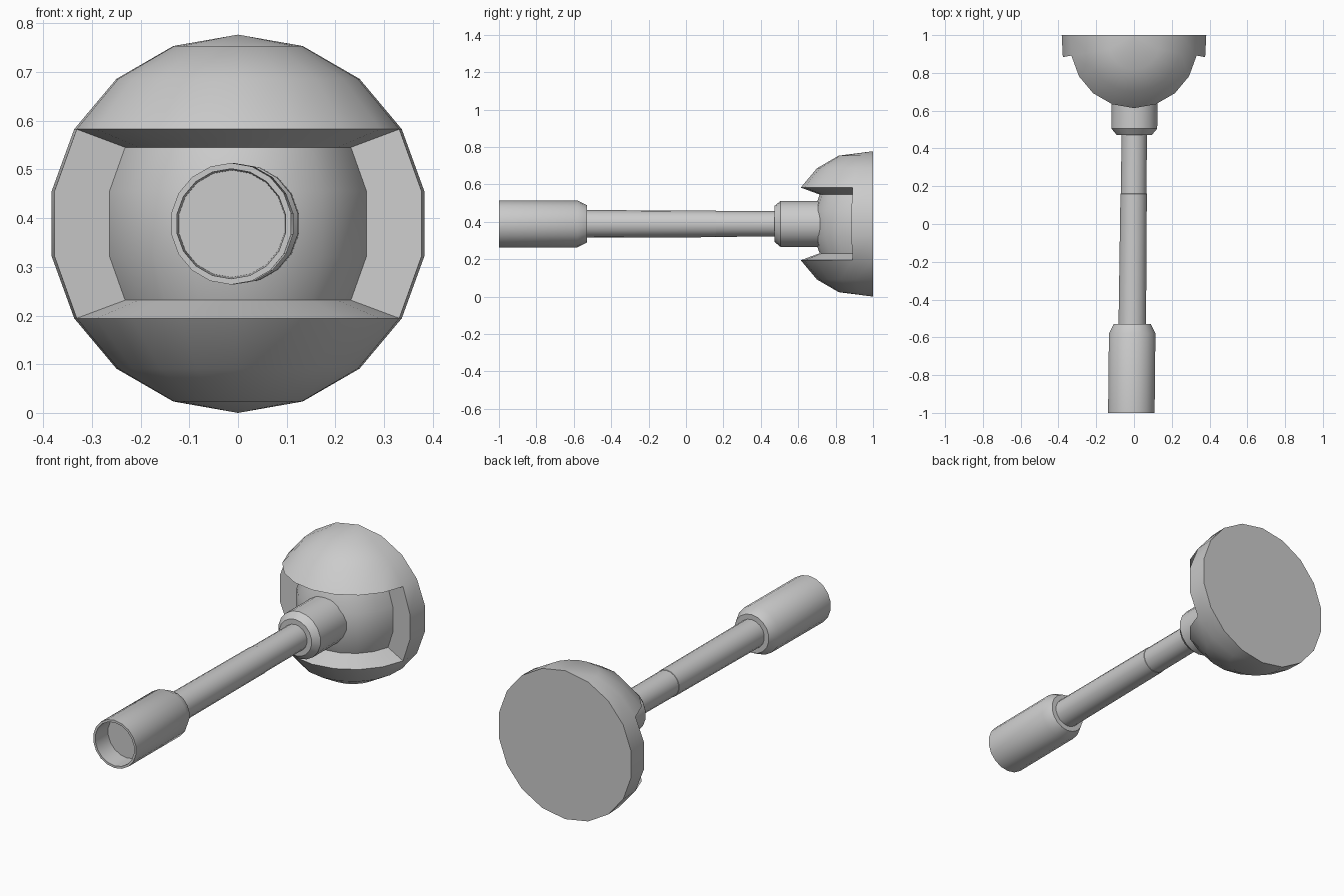
import bpy, bmesh
from math import sin, cos, radians, pi

if "Cube" in bpy.data.objects:
    bpy.data.objects.remove(bpy.data.objects["Cube"])

R, CY, CZ = 0.3885, 0.95, 0.3885   # dome radius and centre


def finish(bm, name, angle=32):
    bmesh.ops.recalc_face_normals(bm, faces=bm.faces[:])
    me = bpy.data.meshes.new(name)
    bm.to_mesh(me)
    bm.free()
    ob = bpy.data.objects.new(name, me)
    bpy.context.collection.objects.link(ob)
    bpy.ops.object.select_all(action='DESELECT')
    ob.select_set(True)
    bpy.context.view_layer.objects.active = ob
    bpy.ops.object.shade_smooth_by_angle(angle=radians(angle))
    return ob


def lathe(name, profile, sides=18):
    """Spin (y, radius) points around the slightly skewed handle axis."""
    bm = bmesh.new()
    rings = []
    for y, r in profile:
        cx = -0.014 + 0.0105 * (y + 1)
        rings.append([bm.verts.new((cx + r * sin(2 * pi * i / sides), y,
                                    CZ + r * cos(2 * pi * i / sides))) for i in range(sides)])
    for a, b in zip(rings, rings[1:]):
        for i in range(sides):
            j = (i + 1) % sides
            bm.faces.new((a[i], a[j], b[j], b[i]))
    bm.faces.new(rings[0])
    bm.faces.new(rings[-1])
    return finish(bm, name)


# Dome: half sphere with a recessed window wrapped around its middle
bm = bmesh.new()
lats = list(range(-70, 71, 20))
azs = [-90] + list(range(-80, 81, 20)) + [90]
outer, inner = {}, {}
for la in lats:
    r = R * cos(radians(la))
    for az in azs:
        y = 1.0 if abs(az) == 90 else CY - r * cos(radians(az))
        outer[la, az] = bm.verts.new((r * sin(radians(az)), y, CZ + R * sin(radians(la))))
        if abs(la) <= 30 and abs(az) <= 80:
            z = 0.157 * (1 if la > 0 else -1) if abs(la) == 30 else R * sin(radians(la))
            inner[la, az] = bm.verts.new((0.7 * r * sin(radians(az)),
                                          CY - 0.7 * r * cos(radians(az)), CZ + z))
top = bm.verts.new((0, 1, CZ + R))
bottom = bm.verts.new((0, 1, CZ - R))
for a, b in zip(azs, azs[1:]):
    for l, m in zip(lats, lats[1:]):
        window = l >= -30 and m <= 30 and a >= -80 and b <= 80
        g = inner if window else outer
        bm.faces.new((g[l, a], g[l, b], g[m, b], g[m, a]))
    bm.faces.new((outer[70, a], outer[70, b], top))
    bm.faces.new((outer[-70, b], outer[-70, a], bottom))

# Window walls joining the outer dome to the recessed surface
path = ([(-30, a) for a in azs[1:-1]] + [(-10, 80), (10, 80)]
        + [(30, a) for a in azs[-2:0:-1]] + [(10, -80), (-10, -80)])
for p, q in zip(path, path[1:] + path[:1]):
    bm.faces.new((outer[p], outer[q], inner[q], inner[p]))

# Flat back of the dome
bm.faces.new([bottom] + [outer[l, 90] for l in lats] + [top] + [outer[l, -90] for l in lats[::-1]])
finish(bm, "dome_head")

# Hollow-ended grip, rod and socket
lathe("grip", [(-0.9, 0.11), (-1, 0.113), (-1, 0.125), (-0.58, 0.125), (-0.53, 0.1)])
lathe("rod", [(-0.55, 0.074), (0.16, 0.071), (0.161, 0.069), (0.5, 0.068)])
lathe("socket", [(0.472, 0.095), (0.505, 0.123), (0.74, 0.123)])
